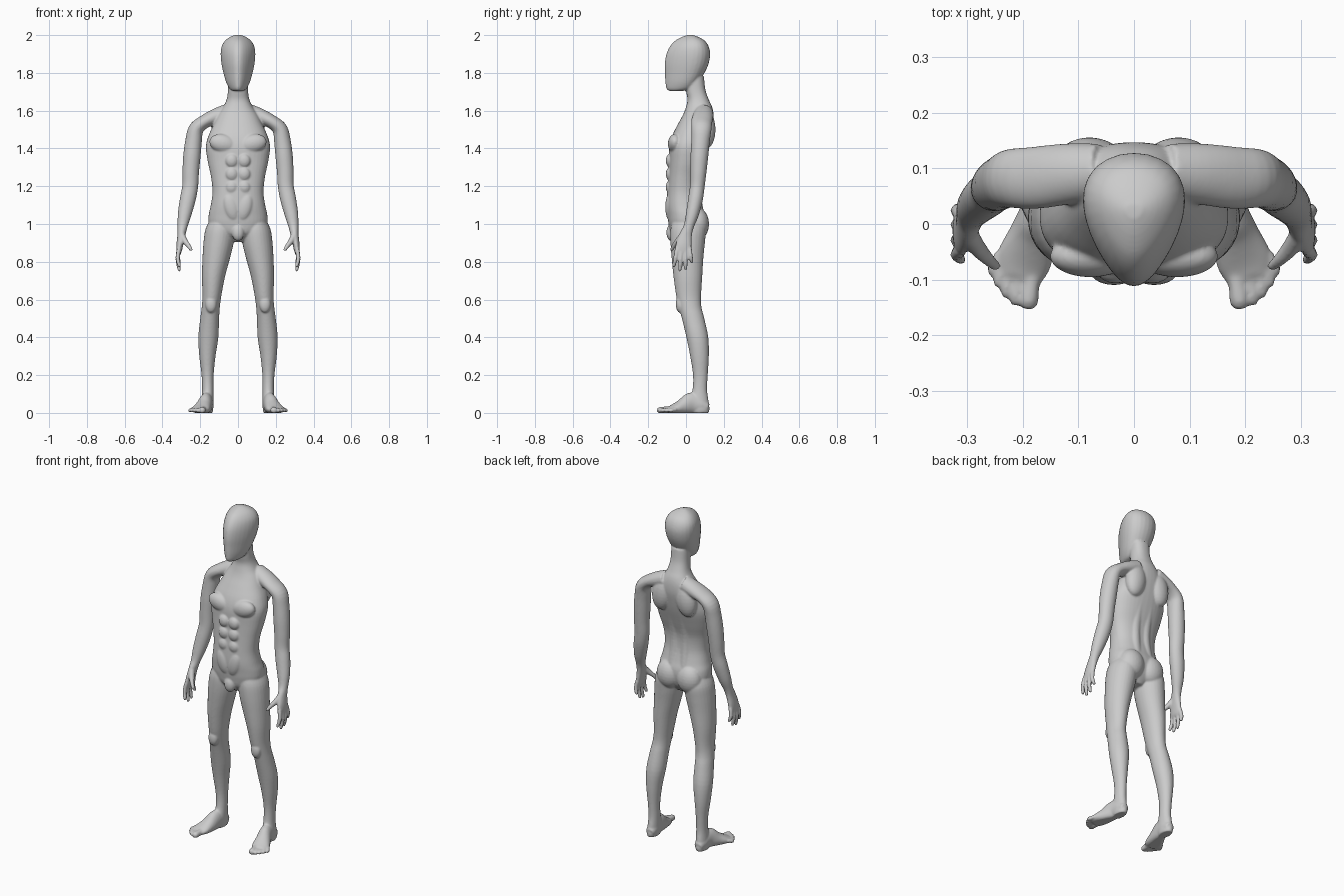
import bpy, bmesh, math
from mathutils import Vector, Matrix

bm = bmesh.new()
Y, Z = Vector((0, 1, 0)), Vector((0, 0, 1))


def spline(pts, k=4):
    """Catmull-Rom resampling of section tuples."""
    out = []
    for i in range(len(pts) - 1):
        p0, p1 = pts[max(i - 1, 0)], pts[i]
        p2, p3 = pts[i + 1], pts[min(i + 2, len(pts) - 1)]
        for j in range(k):
            t = j / k
            out.append([0.5 * (2 * b + (c - a) * t + (2 * a - 5 * b + 4 * c - d) * t * t
                               + (3 * b - a - 3 * c + d) * t ** 3)
                        for a, b, c, d in zip(p0, p1, p2, p3)])
    out.append(list(pts[-1]))
    return out


def tube(pts, ref=Y, flat=False, taper=0.0, sq=2.0, both=True, n=28):
    """Loft ellipses (x, y, z, half width, half depth); both = left and right."""
    secs = spline(pts)
    cs = [Vector(p[:3]) for p in secs]
    for s in ((1, -1) if both else (1,)):
        rings = []
        for i, p in enumerate(secs):
            t = Z if flat else (cs[min(i + 1, len(cs) - 1)] - cs[max(i - 1, 0)]).normalized()
            v = (ref - t * ref.dot(t)).normalized()
            u = v.cross(t)
            ring = []
            for k in range(n):
                a = 2 * math.pi * k / n
                ca, sa = [math.copysign(abs(f) ** (2 / sq), f) for f in (math.cos(a), math.sin(a))]
                q = cs[i] + u * (p[3] * ca * (1 + taper * sa)) + v * (p[4] * sa)
                ring.append(bm.verts.new((s * q.x, q.y, max(q.z, 0.0))))
            rings.append(ring)
        for r0, r1 in zip(rings, rings[1:]):
            for k in range(n):
                bm.faces.new((r0[k], r0[(k + 1) % n], r1[(k + 1) % n], r1[k]))
        bm.faces.new(rings[0])
        bm.faces.new(rings[-1])


def column(rows, **kw):
    """Horizontal sections given as (x, z, front y, back y, half width)."""
    tube([(x, (f + b) / 2, z, w, (b - f) / 2) for x, z, f, b, w in rows], flat=True, **kw)


def blob(x, y, z, rx, ry, rz, tilt=0.0):
    for s in ((1, -1) if x else (1,)):
        m = (Matrix.Translation((s * x, y, z)) @ Matrix.Rotation(s * tilt, 4, 'Y')
             @ Matrix.Diagonal((rx, ry, rz, 1)))
        bmesh.ops.create_uvsphere(bm, u_segments=24, v_segments=14, radius=1, matrix=m)


# head: egg-shaped in plan, narrow at the face
column([(0, 1.703, -.085, -.03, .022), (0, 1.715, -.103, .03, .042), (0, 1.75, -.109, .065, .06),
        (0, 1.80, -.111, .098, .074), (0, 1.85, -.112, .12, .084), (0, 1.90, -.104, .128, .088),
        (0, 1.94, -.085, .12, .083), (0, 1.97, -.058, .1, .066), (0, 1.99, -.022, .066, .041),
        (0, 2.001, .01, .035, .014)], taper=.32, both=False)

# neck and trunk
column([(0, .905, -.04, .05, .04), (0, .95, -.08, .085, .115), (0, 1.0, -.092, .1, .153),
        (0, 1.05, -.098, .1, .155), (0, 1.1, -.103, .085, .144), (0, 1.17, -.1, .07, .135),
        (0, 1.25, -.094, .072, .143), (0, 1.33, -.09, .095, .16), (0, 1.41, -.088, .12, .17),
        (0, 1.47, -.072, .135, .155), (0, 1.53, -.042, .146, .128), (0, 1.58, -.015, .146, .105),
        (0, 1.62, .0, .138, .078), (0, 1.66, .008, .12, .06), (0, 1.71, .0, .103, .053),
        (0, 1.78, .0, .095, .053)], sq=2.3, both=False, n=40)

# trunk muscles
blob(.078, -.058, 1.425, .075, .038, .05, -.25)    # chest
for z in (1.335, 1.265, 1.195):
    blob(.033, -.085, z, .033, .022, .036)         # abdomen
blob(.036, -.085, 1.09, .04, .025, .075, .25)      # lower abdomen
blob(0, -.078, .955, .033, .026, .045)             # groin
blob(.068, .062, 1.0, .075, .06, .085)             # buttock
blob(.08, .11, 1.5, .062, .046, .1, -.15)          # shoulder blade
tube([(.035, .09, 1.42, .035, .03), (.035, .058, 1.27, .03, .022),
      (.035, .055, 1.17, .028, .022), (.04, .07, 1.06, .03, .025)])  # back

# leg
column([(.09, 1.02, -.07, .09, .06), (.095, .97, -.082, .105, .078), (.103, .9, -.082, .1, .08),
        (.115, .82, -.076, .092, .073), (.13, .72, -.066, .086, .061), (.138, .62, -.052, .08, .05),
        (.144, .56, -.038, .082, .048), (.15, .5, -.022, .097, .05), (.157, .4, .002, .118, .053),
        (.162, .3, .022, .121, .043), (.161, .2, .037, .115, .032), (.16, .12, .034, .112, .03),
        (.162, .06, .015, .12, .032), (.163, .02, .02, .125, .032), (.163, 0, .025, .12, .028)])
blob(.143, -.032, .575, .03, .022, .045)           # kneecap

# foot and toes
tube([(.162, .115, .025, .025, .025), (.163, .08, .04, .033, .042), (.168, .03, .05, .035, .058),
      (.182, -.02, .032, .043, .042), (.198, -.065, .02, .05, .026), (.207, -.095, .015, .042, .017)],
     ref=Z)
for bx, by, tx, ty, r in ((.182, -.08, .19, -.14, .018), (.207, -.085, .213, -.133, .012),
                          (.221, -.08, .23, -.12, .011), (.232, -.07, .243, -.102, .011),
                          (.241, -.055, .254, -.08, .011)):
    tube([(bx, by, .018, r, r), ((bx + tx) / 2, (by + ty) / 2, .016, r * .9, r),
          (tx, ty, .013, r, r), (tx + .002, ty - .013, .011, r * .5, r * .5)], ref=Z, n=16)

# shoulder and arm
tube([(.06, .095, 1.59, .045, .05), (.12, .09, 1.568, .042, .055), (.18, .083, 1.54, .036, .056),
      (.222, .082, 1.502, .04, .053), (.235, .077, 1.44, .044, .049), (.244, .071, 1.36, .046, .047),
      (.25, .066, 1.28, .044, .043), (.253, .06, 1.2, .042, .039), (.266, .05, 1.13, .042, .039),
      (.283, .033, 1.05, .036, .034), (.294, .014, .985, .026, .027), (.3, -.002, .94, .021, .034),
      (.308, -.012, .89, .018, .042), (.312, -.015, .855, .014, .042), (.313, -.016, .84, .009, .035)])

# fingers and thumb
for ky, ty, tz in ((-.047, -.064, .78), (-.025, -.033, .758), (-.002, -.002, .765), (.019, .03, .8)):
    mz = (.86 + tz) / 2
    tube([(.312, ky, .87, .012, .012), (.319, (ky + ty) / 2, mz, .0115, .0115),
          (.311, ty, tz, .009, .009), (.308, ty, tz - .008, .005, .005)], n=16)
tube([(.298, -.015, .945, .016, .018), (.281, -.043, .91, .015, .016), (.262, -.064, .885, .012, .012),
      (.248, -.076, .864, .009, .009), (.244, -.079, .858, .005, .005)], n=16)

# fuse everything into one smooth skin
bmesh.ops.recalc_face_normals(bm, faces=bm.faces)
mesh = bpy.data.meshes.new("body")
bm.to_mesh(mesh)
bm.free()
body = bpy.data.objects.new("body", mesh)
bpy.context.collection.objects.link(body)
fuse = body.modifiers.new("fuse", 'REMESH')
fuse.mode = 'VOXEL'
fuse.voxel_size = 0.005
fuse.use_smooth_shade = True
soft = body.modifiers.new("soften", 'SMOOTH')
soft.factor = 0.5
soft.iterations = 6
